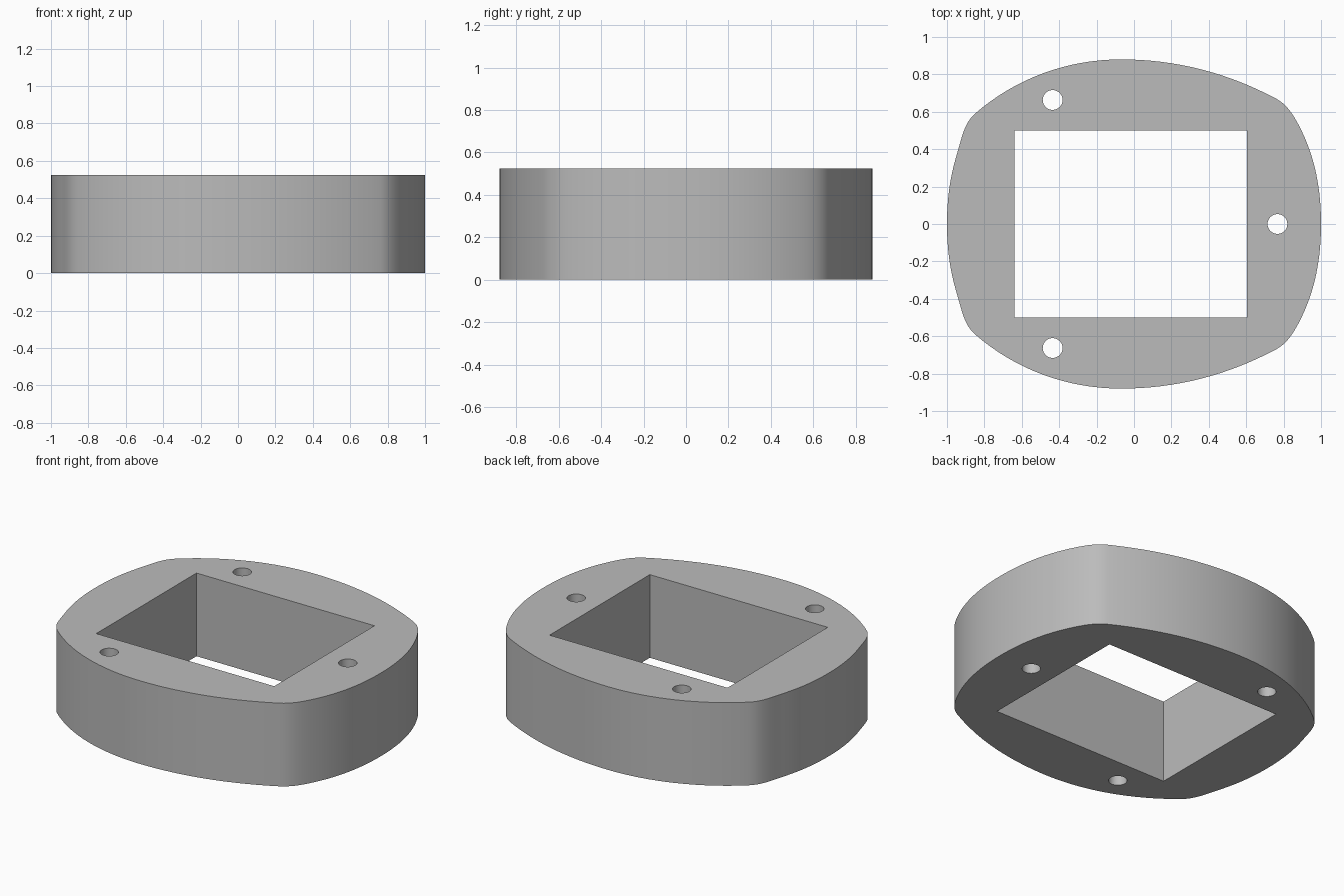
import bpy, bmesh, math
from mathutils import Vector
from mathutils.geometry import interpolate_bezier

HEIGHT = 0.525

if "Cube" in bpy.data.objects:
    bpy.data.objects.remove(bpy.data.objects["Cube"], do_unlink=True)

grey = bpy.data.materials.new("plain grey")
grey.use_nodes = True
colour = (0.5, 0.5, 0.5, 1)
grey.diffuse_color = colour
grey.node_tree.nodes["Principled BSDF"].inputs["Base Color"].default_value = colour

# Back half of the rim: x, y, heading in degrees, segments to the next knot
KNOTS = [(1, 0, 90, 14), (0.88, 0.53, 118, 8), (0.76, 0.67, 152, 16),
         (-0.07, 0.88, 180, 16), (-0.85, 0.59, 221, 8),
         (-0.945, 0.38, 253, 12), (-1, 0, 270, 0)]


def rim_points():
    half = []
    for (x, y, a, n), (x2, y2, a2, _) in zip(KNOTS, KNOTS[1:]):
        p, q = Vector((x, y, 0)), Vector((x2, y2, 0))
        reach = (q - p).length * 0.345
        d, e = (Vector((math.cos(math.radians(t)), math.sin(math.radians(t)), 0))
                for t in (a, a2))
        half += interpolate_bezier(p, p + d * reach, q - e * reach, q, n + 1)[:-1]
    half.append(Vector((-1, 0, 0)))
    return half + [Vector((p.x, -p.y, 0)) for p in reversed(half[1:-1])]


def circle_points(cx, cy, r, n=32):
    return [Vector((cx + r * math.cos(math.tau * i / n),
                    cy + r * math.sin(math.tau * i / n), 0)) for i in range(n)]


# Rim, square window and three screw holes as closed loops
window = [Vector((x, y, 0)) for x, y in
          ((-0.64, -0.5), (0.603, -0.5), (0.603, 0.5), (-0.64, 0.5))]
loops = [rim_points(), window]
for cx, cy in ((0.767, 0), (-0.435, 0.663), (-0.435, -0.663)):
    loops.append(circle_points(cx, cy, 0.053))

# Fill between the loops and extrude to full height
bm = bmesh.new()
for loop in loops:
    verts = [bm.verts.new(p) for p in loop]
    for i, v in enumerate(verts):
        bm.edges.new((verts[i - 1], v))
bmesh.ops.triangle_fill(bm, edges=bm.edges[:], use_beauty=True)
top = bmesh.ops.extrude_face_region(bm, geom=bm.faces[:], use_keep_orig=True)
bmesh.ops.translate(bm, vec=(0, 0, HEIGHT),
                    verts=[g for g in top["geom"] if isinstance(g, bmesh.types.BMVert)])
bmesh.ops.recalc_face_normals(bm, faces=bm.faces[:])

mesh = bpy.data.meshes.new("spacer_ring")
bm.to_mesh(mesh)
bm.free()
mesh.materials.append(grey)
ring = bpy.data.objects.new("spacer_ring", mesh)
bpy.context.collection.objects.link(ring)

# Smooth rim and holes, crisp edges
bpy.ops.object.select_all(action='DESELECT')
ring.select_set(True)
bpy.context.view_layer.objects.active = ring
bpy.ops.object.shade_smooth_by_angle(angle=math.radians(30))
